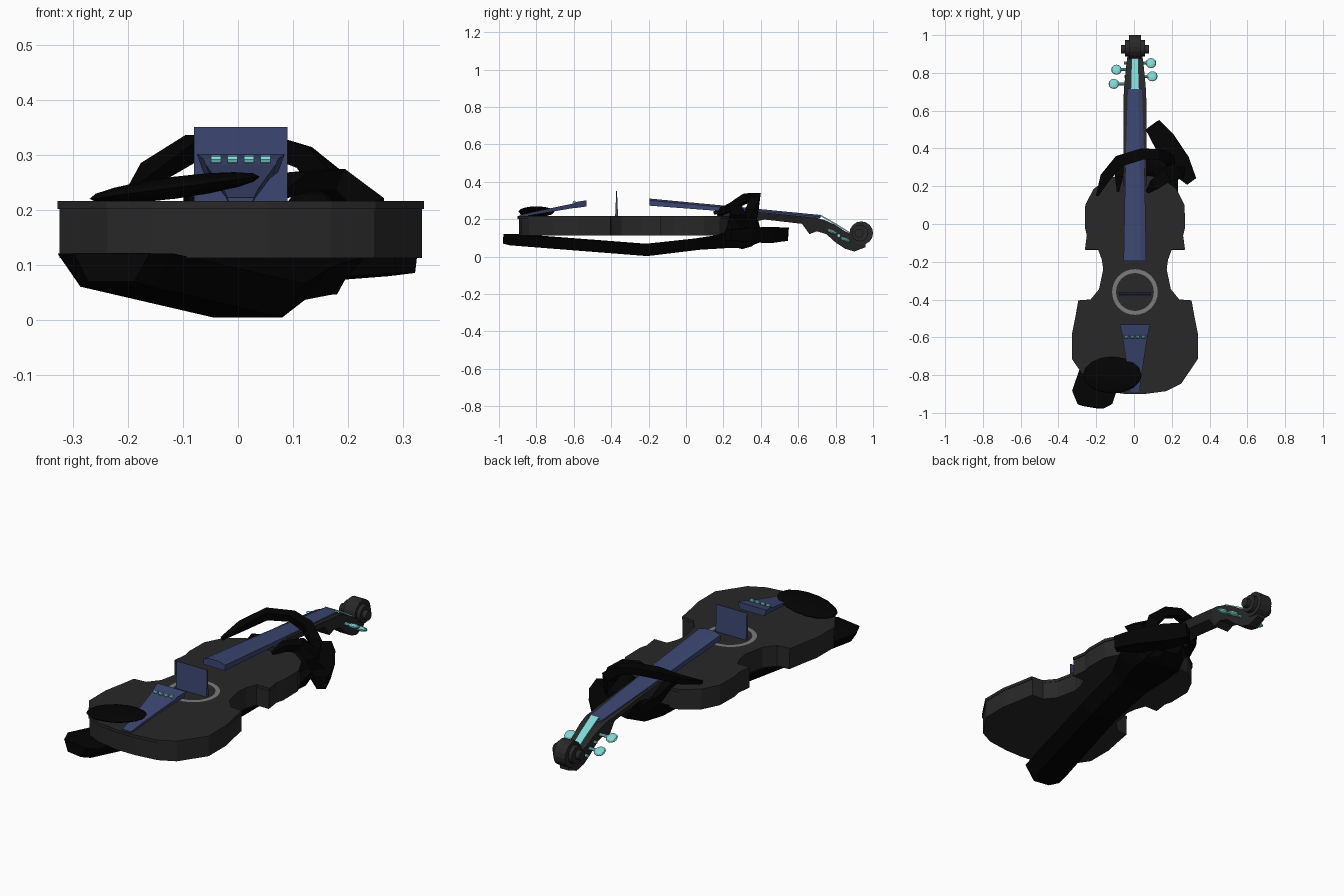
import bpy, bmesh, math
from mathutils import Vector, Matrix

CX = 0.005  # instrument axis


def material(name, rgb):
    m = bpy.data.materials.new(name)
    m.diffuse_color = (*rgb, 1)
    return m


CHARCOAL = material("charcoal", (0.021, 0.021, 0.021))
BLUE = material("slate blue", (0.044, 0.062, 0.165))
TEAL = material("pale teal", (0.22, 0.68, 0.66))
BLACK = material("black", (0.001, 0.001, 0.001))
GREY = material("grey", (0.2, 0.2, 0.2))


def finish(name, bm, mat):
    bmesh.ops.recalc_face_normals(bm, faces=bm.faces)
    me = bpy.data.meshes.new(name)
    bm.to_mesh(me)
    bm.free()
    me.materials.append(mat)
    ob = bpy.data.objects.new(name, me)
    bpy.context.collection.objects.link(ob)
    return ob


def loft(name, rings, mat):
    """Skin a list of equal-length closed rings and cap both ends."""
    bm = bmesh.new()
    vs = [[bm.verts.new(p) for p in r] for r in rings]
    n = len(rings[0])
    for a, b in zip(vs, vs[1:]):
        for i in range(n):
            j = (i + 1) % n
            bm.faces.new((a[i], a[j], b[j], b[i]))
    bm.faces.new(vs[0])
    bm.faces.new(vs[-1])
    return finish(name, bm, mat)


def bar(name, sections, mat, taper=1.0):
    """Bar along y; each section is y, half width, top z, bottom z."""
    return loft(name, [[(CX - w, y, t), (CX + w, y, t), (CX + w * taper, y, b), (CX - w * taper, y, b)]
                       for y, w, t, b in sections], mat)


def ribbon(name, path, mat, taper=0.7):
    """Thick band along a path of x, y, z, half width, half thickness."""
    pts = [Vector(p[:3]) for p in path]
    rings = []
    for i, (_, _, _, w, h) in enumerate(path):
        t = (pts[min(i + 1, len(pts) - 1)] - pts[max(i - 1, 0)]).normalized()
        side = Vector((t.y, -t.x, 0)).normalized()
        up = side.cross(t)
        c = pts[i]
        rings.append([c + side * w + up * h, c - side * w + up * h,
                      c - side * w * taper - up * h, c + side * w * taper - up * h])
    return loft(name, rings, mat)


def ellipsoid(name, loc, size, mat, rot=(0, 0, 0), seg=12, rows=6):
    bm = bmesh.new()
    bmesh.ops.create_uvsphere(bm, u_segments=seg, v_segments=rows, radius=1)
    ob = finish(name, bm, mat)
    ob.location, ob.scale, ob.rotation_euler = loc, size, rot
    return ob


def cylinder(name, loc, r, length, mat, seg=16):
    """Cylinder along x."""
    bm = bmesh.new()
    bmesh.ops.create_cone(bm, cap_ends=True, segments=seg, radius1=r, radius2=r, depth=length,
                          matrix=Matrix.Translation(loc) @ Matrix.Rotation(math.pi / 2, 4, 'Y'))
    return finish(name, bm, mat)


# Body: mirrored half outline, ribs and overhanging top plate
half = [(0.05, -0.9), (0.165, -0.885), (0.245, -0.845), (0.333, -0.715), (0.333, -0.58), (0.315, -0.49),
        (0.3, -0.405), (0.235, -0.4), (0.19, -0.345), (0.168, -0.24), (0.175, -0.19), (0.195, -0.135),
        (0.265, -0.135), (0.255, -0.06), (0.265, -0.02), (0.263, 0.1), (0.22, 0.185), (0.14, 0.245),
        (0.05, 0.26)]
outline = half + [(-x, y) for x, y in reversed(half)]


def plate(name, z0, z1, grow):
    ring = lambda z: [(CX + x * grow, -0.32 + (y + 0.32) * grow, z) for x, y in outline]
    return loft(name, [ring(z0), ring(z1)], CHARCOAL)


plate("body_ribs", 0.112, 0.202, 0.99)
plate("body_top", 0.201, 0.216, 1.0)

# Neck with heel, then the curved peg box
bar("neck", [(0.2, 0.06, 0.238, 0.115), (0.3, 0.06, 0.245, 0.13), (0.36, 0.06, 0.24, 0.185),
             (0.42, 0.06, 0.235, 0.198), (0.62, 0.06, 0.215, 0.175), (0.66, 0.06, 0.21, 0.12),
             (0.7, 0.059, 0.207, 0.135), (0.75, 0.055, 0.192, 0.12), (0.8, 0.05, 0.168, 0.075),
             (0.85, 0.045, 0.135, 0.042), (0.9, 0.038, 0.11, 0.027), (0.96, 0.032, 0.1, 0.05)],
    CHARCOAL, 0.7)
# Scroll: stepped discs
for i, (r, w) in enumerate([(0.063, 0.065), (0.044, 0.105), (0.023, 0.15)]):
    cylinder(f"scroll_{i}", (CX, 0.937 - i * 0.006, 0.125), r, w, CHARCOAL)

# Fingerboard, with a bevelled crown
loft("fingerboard", [[(CX - w, y, b), (CX - w, y, t - 0.01), (CX - w * 0.5, y, t), (CX + w * 0.5, y, t),
                      (CX + w, y, t - 0.01), (CX + w, y, b)]
                     for y, w, t, b in [(-0.195, 0.06, 0.31, 0.272), (0.25, 0.052, 0.268, 0.238),
                                        (0.72, 0.037, 0.222, 0.205)]], BLUE)
# Bridge
bar("bridge", [(-0.379, 0.085, 0.21, 0.205), (-0.373, 0.085, 0.35, 0.205),
               (-0.369, 0.085, 0.35, 0.205), (-0.363, 0.085, 0.21, 0.205)], BLUE)
# Tailpiece
bar("tailpiece", [(-0.89, 0.024, 0.222, 0.21), (-0.82, 0.032, 0.238, 0.222), (-0.61, 0.064, 0.282, 0.258),
                  (-0.585, 0.068, 0.292, 0.26), (-0.532, 0.08, 0.301, 0.268)], BLUE, 0.85)
for i in range(4):
    cylinder(f"fine_tuner_{i}", (CX - 0.045 + 0.03 * i, -0.598, 0.291), 0.008, 0.018, TEAL, 8)

# Strings in the peg box, and the pegs
bar("peg_box_strings", [(0.715, 0.022, 0.226, 0.218), (0.8, 0.02, 0.178, 0.17),
                        (0.885, 0.018, 0.125, 0.117)], TEAL)
for i, (y, z, x) in enumerate([(0.742, 0.155, -0.107), (0.782, 0.132, 0.097),
                               (0.817, 0.112, -0.093), (0.852, 0.09, 0.09)]):
    cylinder(f"peg_shaft_{i}", (x * 0.25, y, z), 0.008, 0.15, TEAL, 8)
    ellipsoid(f"peg_head_{i}", (x, y, z), (0.028, 0.029, 0.012), TEAL, (-0.4, 0, 0))

# Painted ring under the bridge
bm = bmesh.new()
N = 32
loops = [[bm.verts.new((CX + r * math.cos(a), -0.36 + r * math.sin(a), 0.2175))
          for a in [math.tau * k / N for k in range(N)]] for r in (0.1, 0.121)]
for k in range(N):
    j = (k + 1) % N
    bm.faces.new((loops[0][k], loops[1][k], loops[1][j], loops[0][j]))
finish("painted_ring", bm, GREY)

# Chin rest: tilted dark cup
ellipsoid("chin_rest", (-0.115, -0.8, 0.24), (0.156, 0.097, 0.02), BLACK, (0, -0.13, 0), 16, 8)

# Supporting limb under the body, widening into the palm
ribbon("under_support", [(-0.23, -0.968, 0.095, 0.07, 0.026), (-0.222, -0.92, 0.09, 0.112, 0.03),
                         (0.018, -0.21, 0.035, 0.108, 0.031), (0.05, 0.06, 0.066, 0.12, 0.03),
                         (0.07, 0.2, 0.08, 0.165, 0.035), (0.09, 0.29, 0.095, 0.15, 0.05),
                         (0.11, 0.37, 0.12, 0.1, 0.045)], BLACK, 0.6)
ribbon("side_grip", [(0.305, 0.225, 0.115, 0.03, 0.03), (0.235, 0.32, 0.115, 0.065, 0.036),
                     (0.16, 0.44, 0.115, 0.06, 0.042), (0.098, 0.525, 0.12, 0.045, 0.036)], BLACK)
ellipsoid("palm_edge", (0.135, 0.3, 0.14), (0.075, 0.1, 0.1), BLACK, (0, 0, 0), 10, 6)

# Grips wrapping around the neck
ribbon("over_grip", [(-0.195, 0.15, 0.232, 0.006, 0.008), (-0.15, 0.25, 0.27, 0.028, 0.016),
                     (-0.075, 0.335, 0.316, 0.032, 0.02), (0.04, 0.37, 0.322, 0.03, 0.018),
                     (0.12, 0.37, 0.295, 0.028, 0.022), (0.175, 0.355, 0.24, 0.028, 0.028),
                     (0.18, 0.33, 0.14, 0.03, 0.03)], BLACK)
ribbon("shoulder_grip", [(0.07, 0.17, 0.222, 0.008, 0.006), (0.11, 0.21, 0.25, 0.03, 0.018),
                         (0.17, 0.26, 0.255, 0.04, 0.02), (0.22, 0.27, 0.21, 0.045, 0.028),
                         (0.22, 0.29, 0.12, 0.05, 0.03)], BLACK)
ribbon("left_grip", [(-0.085, 0.17, 0.222, 0.006, 0.006), (-0.08, 0.25, 0.23, 0.022, 0.014),
                     (-0.07, 0.32, 0.19, 0.03, 0.02), (0.0, 0.34, 0.12, 0.04, 0.025)], BLACK)
